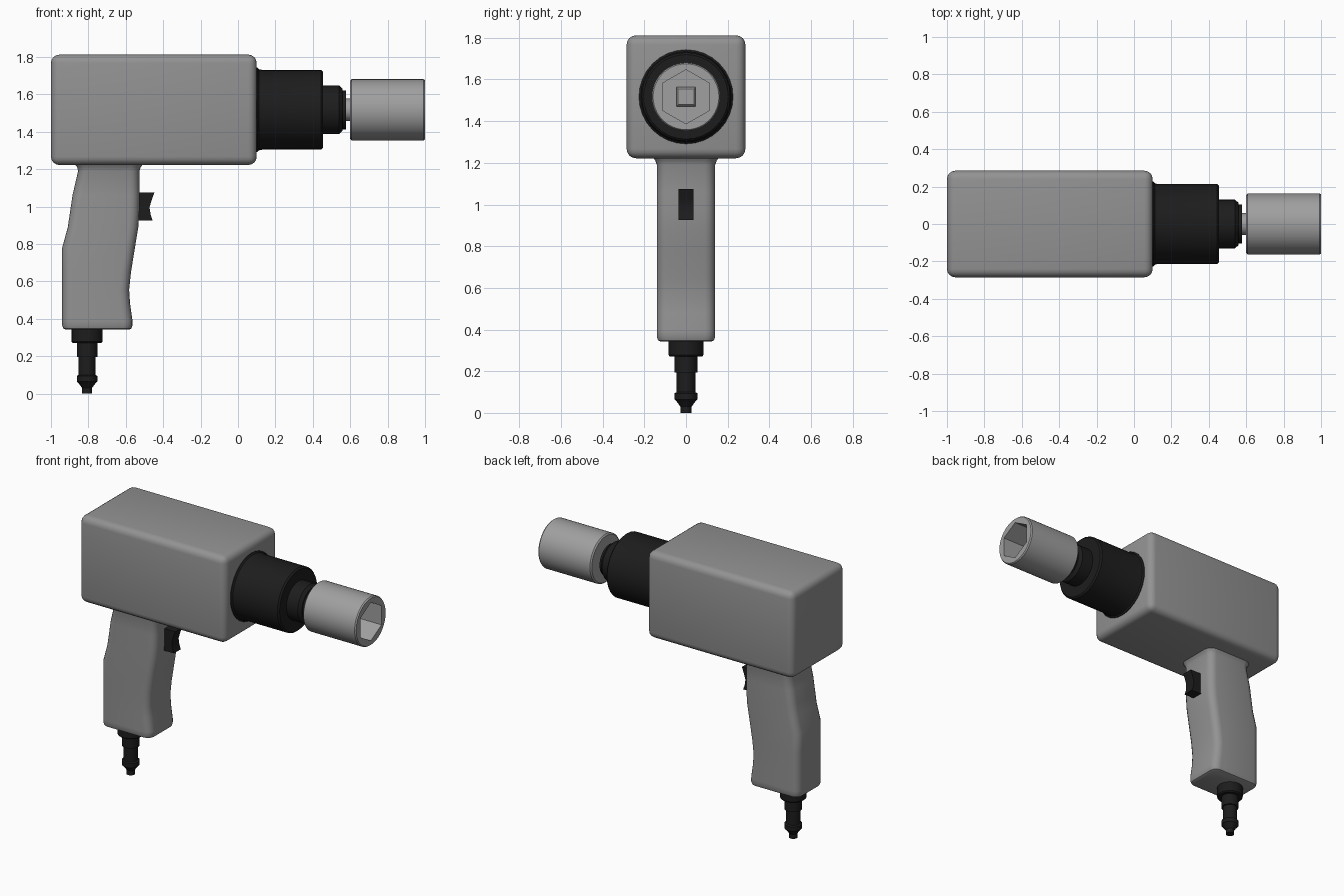
import bpy
import bmesh
from math import cos, sin, pi, radians

if "Cube" in bpy.data.objects:
    bpy.data.objects.remove(bpy.data.objects["Cube"], do_unlink=True)


def material(name, value):
    mat = bpy.data.materials.new(name)
    mat.use_nodes = True
    colour = (value, value, value, 1)
    mat.diffuse_color = colour
    mat.node_tree.nodes["Principled BSDF"].inputs["Base Color"].default_value = colour
    return mat


GREY = material("housing grey", 0.29)
BLACK = material("rubber black", 0.012)
STEEL = material("socket steel", 0.35)
AXIS_Z = 1.517      # height of the drive axis
HOSE_X = -0.807     # centre of the air fitting


def finish(name, bm, mat, angle=30):
    bmesh.ops.recalc_face_normals(bm, faces=bm.faces)
    mesh = bpy.data.meshes.new(name)
    bm.to_mesh(mesh)
    bm.free()
    mesh.materials.append(mat)
    obj = bpy.data.objects.new(name, mesh)
    bpy.context.collection.objects.link(obj)
    bpy.ops.object.select_all(action='DESELECT')
    obj.select_set(True)
    bpy.context.view_layer.objects.active = obj
    bpy.ops.object.shade_smooth_by_angle(angle=radians(angle))
    return obj


def loft(name, rings, mat):
    """Skin a list of equal-length point rings and cap both ends."""
    bm = bmesh.new()
    loops = [[bm.verts.new(p) for p in ring] for ring in rings]
    n = len(loops[0])
    for a, b in zip(loops, loops[1:]):
        for i in range(n):
            j = (i + 1) % n
            bm.faces.new((a[i], a[j], b[j], b[i]))
    bm.faces.new(loops[0])
    bm.faces.new(loops[-1])
    return finish(name, bm, mat)


def ring_x(x, r, n=48, sides=0):
    """Ring around the drive axis; a polygon outline if sides is given."""
    points = []
    for i in range(n):
        a = 2 * pi * i / n
        rad = r
        if sides:
            half = pi / sides
            rad = r * cos(half) / cos(a % (2 * half) - half)
        points.append((x, rad * sin(a), AXIS_Z + rad * cos(a)))
    return points


def ring_z(z, r, n=24):
    return [(HOSE_X + r * cos(2 * pi * i / n), r * sin(2 * pi * i / n), z)
            for i in range(n)]


def rounded_ring(z, x0, x1, half_y, r, steps=4):
    """Rounded rectangle at height z."""
    points = []
    corners = [(x1 - r, half_y - r), (x0 + r, half_y - r),
               (x0 + r, r - half_y), (x1 - r, r - half_y)]
    for k, (cx, cy) in enumerate(corners):
        for s in range(steps + 1):
            a = pi / 2 * (k + s / steps)
            points.append((cx + r * cos(a), cy + r * sin(a), z))
    return points


# Motor housing: rounded box
bm = bmesh.new()
bmesh.ops.create_cube(bm, size=1)
for v in bm.verts:
    v.co.x = -0.45 + v.co.x * 1.1
    v.co.y *= 0.57
    v.co.z = 1.517 + v.co.z * 0.59
bmesh.ops.bevel(bm, geom=bm.edges[:], offset=0.045, segments=4,
                profile=0.5, affect='EDGES')
finish("motor_housing", bm, GREY)

# Grip: rounded section swept up a bent outline, flared into the housing
grip = [  # z, back x, front x, half width, corner radius
    (0.342, -0.922, -0.582, 0.122, 0.04),
    (0.348, -0.934, -0.570, 0.134, 0.046),
    (0.365, -0.94, -0.564, 0.14, 0.05),
    (0.39, -0.94, -0.564, 0.14, 0.05),
    (0.48, -0.94, -0.577, 0.14, 0.05),
    (0.555, -0.94, -0.582, 0.14, 0.05),
    (0.65, -0.94, -0.572, 0.14, 0.05),
    (0.78, -0.94, -0.551, 0.14, 0.05),
    (0.89, -0.91, -0.533, 0.14, 0.05),
    (0.97, -0.898, -0.528, 0.14, 0.05),
    (1.06, -0.885, -0.527, 0.14, 0.05),
    (1.19, -0.855, -0.527, 0.14, 0.05),
    (1.21, -0.86, -0.52, 0.147, 0.055),
    (1.23, -0.875, -0.505, 0.16, 0.065),
]
loft("grip", [rounded_ring(*row) for row in grip], GREY)

# Trigger: concave profile extruded across the width
profile = [(-0.55, 1.075), (-0.447, 1.075), (-0.463, 1.03), (-0.473, 0.995),
           (-0.467, 0.955), (-0.456, 0.925), (-0.55, 0.925)]
loft("trigger", [[(x, y, z) for x, z in profile] for y in (-0.037, 0.037)], BLACK)

# Nose: stepped rubber boot
nose = [(0.08, 0.226), (0.104, 0.226), (0.112, 0.217), (0.13, 0.213),
        (0.445, 0.213), (0.455, 0.203), (0.455, 0.13), (0.54, 0.13),
        (0.56, 0.112), (0.56, 0.104), (0.578, 0.104)]
loft("nose_boot", [ring_x(x, r, 32) for x, r in nose], BLACK)

# Drive shaft between nose and socket
loft("drive_shaft", [ring_x(x, 0.06, 24) for x in (0.56, 0.61)], STEEL)

# Socket: round outside, hexagonal recess
outside = [(0.6, 0.155), (0.608, 0.164), (0.992, 0.164), (1.0, 0.158)]
rings = [ring_x(x, r) for x, r in outside]
rings += [ring_x(x, 0.13, sides=6) for x in (1.0, 0.78)]
loft("socket", rings, STEEL)

# Square drive tip at the bottom of the recess
tip = [(0.77, 0.066), (0.792, 0.066), (0.802, 0.054)]
loft("square_drive_tip",
     [[(x, r * cos(pi / 4 + k * pi / 2), AXIS_Z + r * sin(pi / 4 + k * pi / 2))
       for k in range(4)] for x, r in tip], STEEL)

# Air hose fitting under the grip
fitting = [(0.35, 0.083), (0.277, 0.083), (0.27, 0.077), (0.27, 0.055),
           (0.195, 0.055), (0.195, 0.045), (0.1, 0.045), (0.094, 0.055),
           (0.064, 0.055), (0.056, 0.046), (0.03, 0.027), (0.0, 0.027)]
loft("air_fitting", [ring_z(z, r) for z, r in fitting], BLACK)
